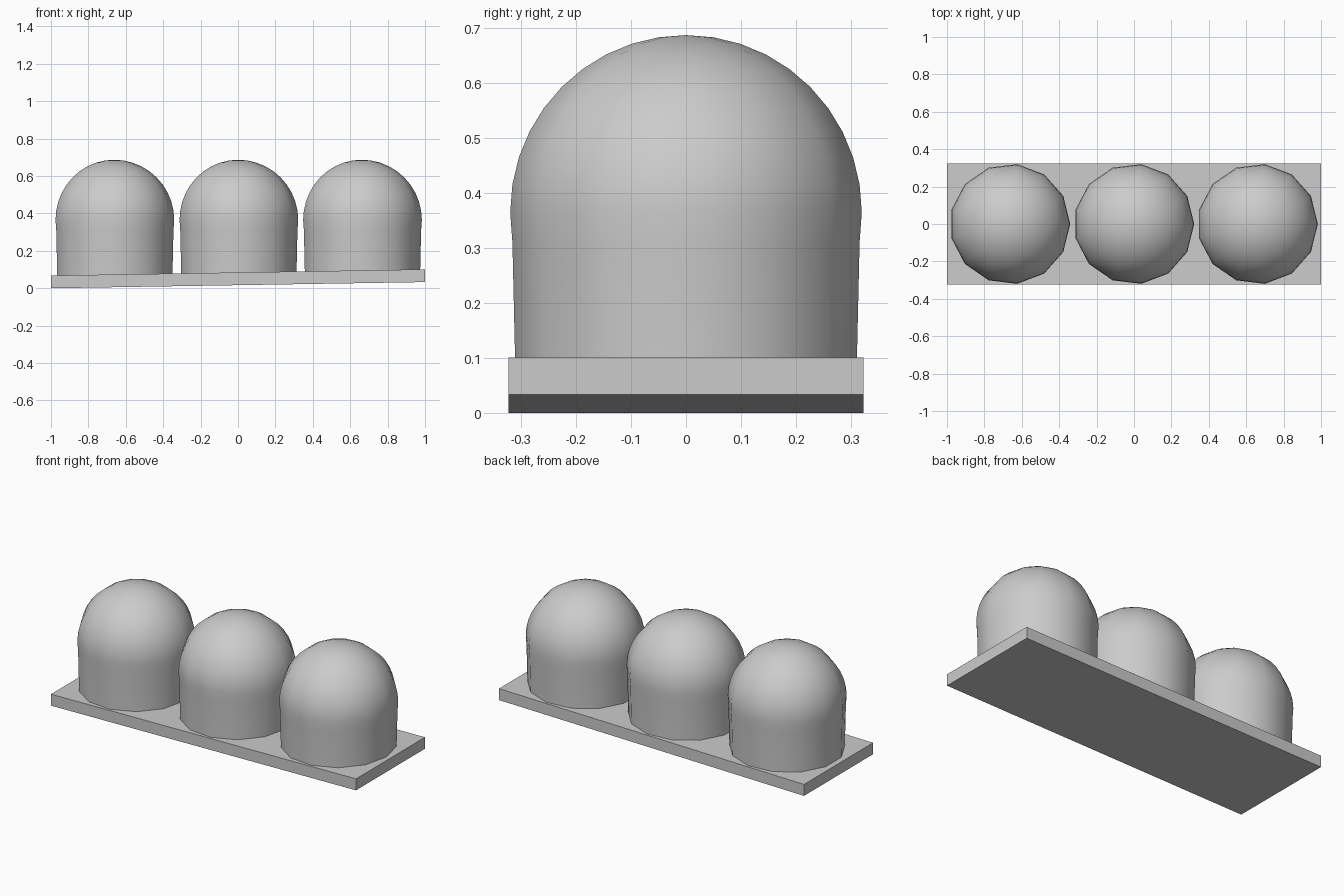
import bpy, bmesh, math

if "Cube" in bpy.data.objects:
    bpy.data.objects.remove(bpy.data.objects["Cube"])

def finish(bm, name, smooth):
    bmesh.ops.recalc_face_normals(bm, faces=bm.faces)
    for f in bm.faces:
        f.smooth = smooth
    me = bpy.data.meshes.new(name)
    bm.to_mesh(me)
    bm.free()
    ob = bpy.data.objects.new(name, me)
    bpy.context.collection.objects.link(ob)
    return ob

# Base plate: thin slab, slightly sheared upward to the right
bm = bmesh.new()
bmesh.ops.create_cube(bm, size=1)
for v in bm.verts:
    x, y, z = v.co
    v.co = (x * 2, y * 0.646, (z + 0.5) * 0.068 + (x + 0.5) * 0.033)
finish(bm, "base_plate", False)

# Dome: 13-sided tapered wall with a ten-step hemispherical cap
SIDES, STEPS, R, Z0 = 13, 10, 0.322, 0.365
profile = [(0.312, 0.05), (0.318, 0.31)]
for i in range(STEPS):
    a = math.pi / 2 * i / STEPS
    profile.append((R * math.cos(a), Z0 + R * math.sin(a)))

def dome(name, cx):
    bm = bmesh.new()
    rings = [[bm.verts.new((cx + r * math.cos(2 * math.pi * k / SIDES),
                            r * math.sin(2 * math.pi * k / SIDES), z))
              for k in range(SIDES)] for r, z in profile]
    top = bm.verts.new((cx, 0, Z0 + R))
    for k in range(SIDES):
        n = (k + 1) % SIDES
        for a, b in zip(rings, rings[1:]):
            bm.faces.new((a[k], a[n], b[n], b[k]))
        bm.faces.new((rings[-1][k], rings[-1][n], top))
    bottom = bm.faces.new(rings[0])
    ob = finish(bm, name, True)
    # keep the hidden bottom rim sharp
    bpy.ops.object.select_all(action='DESELECT')
    bpy.context.view_layer.objects.active = ob
    ob.select_set(True)
    bpy.ops.object.shade_smooth_by_angle(angle=math.radians(40))

for name, cx in (("left_dome", -0.663), ("middle_dome", 0), ("right_dome", 0.661)):
    dome(name, cx)
